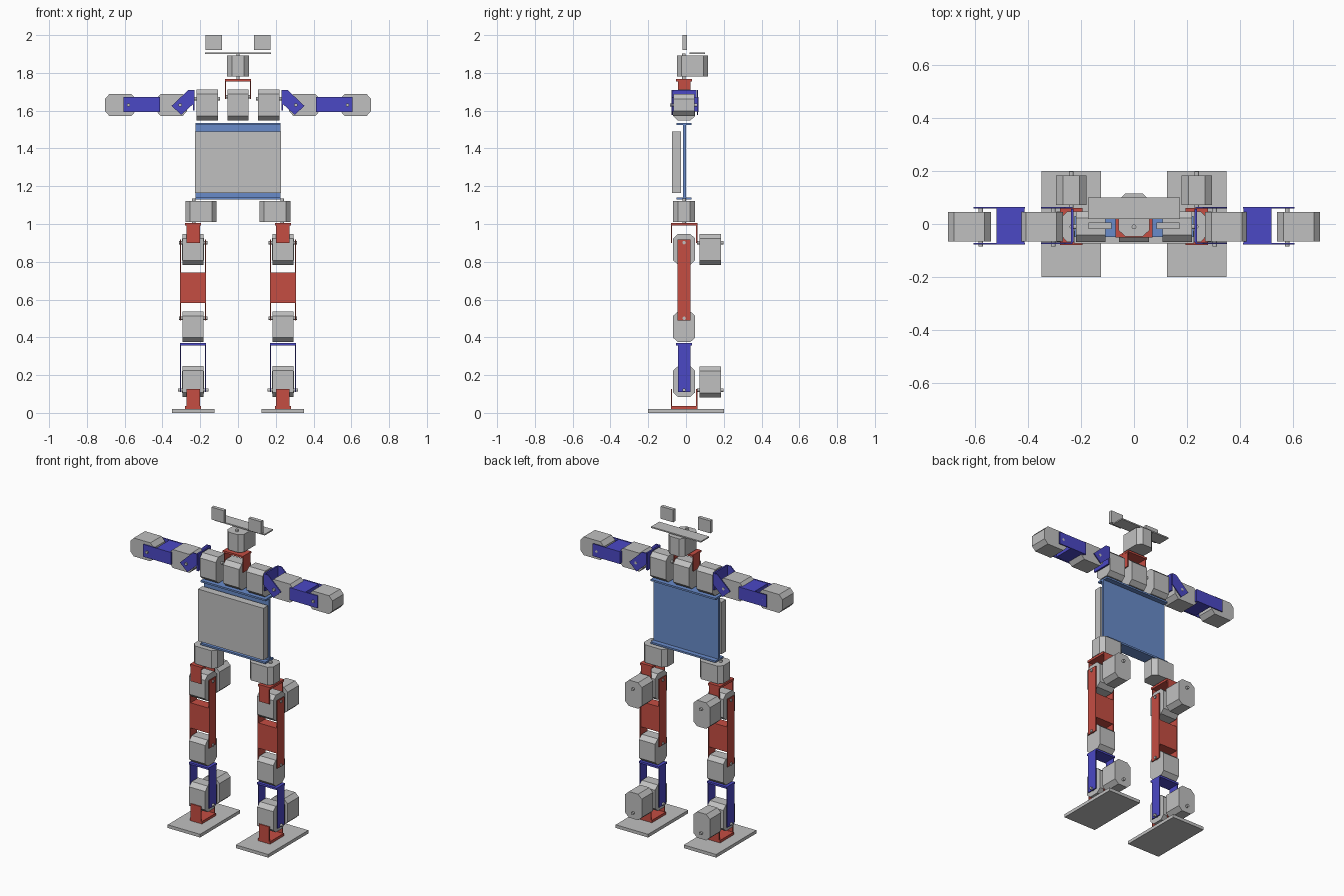
import bpy, bmesh
from mathutils import Vector, Matrix

if "Cube" in bpy.data.objects:
    bpy.data.objects.remove(bpy.data.objects["Cube"])


def material(name, rgb):
    m = bpy.data.materials.new(name)
    m.diffuse_color = (*rgb, 1)
    m.use_nodes = True
    m.node_tree.nodes["Principled BSDF"].inputs["Base Color"].default_value = m.diffuse_color
    return m


GREY = material("light grey", (0.53, 0.53, 0.53))
RED = material("bracket red", (0.56, 0.075, 0.055))
BLUE = material("bracket blue", (0.07, 0.065, 0.56))
SKY = material("torso blue", (0.14, 0.26, 0.59))
AXES = {'x': Vector((1, 0, 0)), 'y': Vector((0, 1, 0)), 'z': Vector((0, 0, 1))}


def finish(bm, name, mat):
    bmesh.ops.recalc_face_normals(bm, faces=bm.faces)
    me = bpy.data.meshes.new(name)
    bm.to_mesh(me)
    bm.free()
    me.materials.append(mat)
    ob = bpy.data.objects.new(name, me)
    bpy.context.collection.objects.link(ob)
    return ob


def add_box(bm, x0, x1, y0, y1, z0, z1):
    size = Matrix.Diagonal((abs(x1 - x0), y1 - y0, z1 - z0, 1))
    mid = Matrix.Translation(((x0 + x1) / 2, (y0 + y1) / 2, (z0 + z1) / 2))
    bmesh.ops.create_cube(bm, size=1, matrix=mid @ size)


def add_prism(bm, points, depth):
    face = bm.faces.new([bm.verts.new(p) for p in points])
    new = bmesh.ops.extrude_face_region(bm, geom=[face])["geom"]
    bmesh.ops.translate(bm, verts=[v for v in new if isinstance(v, bmesh.types.BMVert)], vec=depth)


def add_peg(bm, centre, axis, length, r=0.009):
    rot = AXES['z'].rotation_difference(axis).to_matrix().to_4x4()
    bmesh.ops.create_cone(bm, cap_ends=True, segments=12, radius1=r, radius2=r, depth=length,
                          matrix=Matrix.Translation(centre) @ rot)


def boxes(name, mat, *dims):
    bm = bmesh.new()
    for d in dims:
        add_box(bm, *d)
    return finish(bm, name, mat)


def servo(name, centre, shaft, along, offset, peg=0.155):
    """Motor block with an eight-sided profile, and its shaft pegs."""
    c, s, a = Vector(centre), AXES[shaft], AXES[along]
    b = s.cross(a)
    hl, hw, hd, cl, cw = 0.082, 0.058, 0.056, 0.024, 0.026
    prof = [(hl, hw - cw), (hl - cl, hw), (cl - hl, hw), (-hl, hw - cw),
            (-hl, cw - hw), (cl - hl, -hw), (hl - cl, -hw), (hl, cw - hw)]
    bm = bmesh.new()
    add_prism(bm, [c + a * u + b * v - s * hd for u, v in prof], s * 2 * hd)
    add_peg(bm, c + a * offset, s, peg)
    return finish(bm, name, GREY)


T = 0.006   # sheet thickness
YC = -0.01  # depth centre of the motors

for side, s in (("left", -1), ("right", 1)):
    X = 0.2375 * s
    xa, xb = X - 0.069, X + 0.069

    # foot and ankle
    boxes(side + "_foot", GREY, (X - 0.113, X + 0.113, -0.2, 0.2, 0, 0.02))
    boxes(side + "_ankle_bracket", RED,
          (X - 0.042, X + 0.042, -0.08, 0.06, 0.02, 0.036),
          (X - 0.036, X + 0.036, -0.08, -0.08 + T, 0.03, 0.127),
          (X - 0.036, X + 0.036, 0.06 - T, 0.06, 0.03, 0.127))
    servo(side + "_ankle_pitch_motor", (X, YC, 0.166), 'x', 'z', -0.045, 0.16)
    servo(side + "_ankle_roll_motor", (X, 0.128, 0.163), 'y', 'z', -0.043, 0.14)

    # shin
    boxes(side + "_shin_bracket", BLUE,
          (xa, xb, -0.052, 0.032, 0.357, 0.369),
          (xa, xa + T, -0.043, 0.025, 0.11, 0.36),
          (xb - T, xb, -0.043, 0.025, 0.11, 0.36))
    servo(side + "_knee_motor", (X, YC, 0.456), 'x', 'z', 0.045, 0.15)

    # thigh
    boxes(side + "_thigh_bracket", RED,
          (xa, xa + T, -0.045, 0.023, 0.49, 0.917),
          (xb - T, xb, -0.045, 0.023, 0.49, 0.917),
          (xa + T, xb - T, -0.043, 0.021, 0.583, 0.742))

    # hip
    servo(side + "_hip_pitch_motor", (X, YC, 0.866), 'x', 'z', 0.035, 0.15)
    servo(side + "_hip_roll_motor", (X, 0.128, 0.866), 'y', 'z', 0.035, 0.14)
    boxes(side + "_hip_bracket", RED,
          (X - 0.042, X + 0.042, -0.08, 0.06, 0.992, 1.006),
          (X - 0.036, X + 0.036, -0.08, -0.08 + T, 0.9, 0.995),
          (X - 0.036, X + 0.036, 0.06 - T, 0.06, 0.9, 0.995))
    servo(side + "_hip_yaw_motor", (0.195 * s, YC, 1.067), 'z', 'x', 0.04 * s, 0.135)

    # shoulder motor and angled bracket
    servo(side + "_shoulder_motor", (0.163 * s, YC, 1.629), 'x', 'z', 0.035, 0.135)
    bm = bmesh.new()
    add_box(bm, 0.229 * s, 0.239 * s, -0.07, 0.056, 1.6, 1.71)
    outline = [(0.232, 1.71), (0.262, 1.71), (0.352, 1.625), (0.3, 1.578), (0.232, 1.64)]
    for y in (-0.076, 0.058):
        add_prism(bm, [(x * s, y, z) for x, z in outline], Vector((0, T, 0)))
    finish(bm, side + "_shoulder_bracket", BLUE)

    # arm
    servo(side + "_upper_arm_motor", (0.351 * s, YC, 1.63), 'y', 'x', -0.045 * s, 0.15)
    boxes(side + "_forearm_bracket", BLUE,
          (0.413 * s, 0.607 * s, -0.077, -0.077 + T, 1.594, 1.672),
          (0.413 * s, 0.607 * s, 0.065 - T, 0.065, 1.594, 1.672),
          (0.415 * s, 0.52 * s, -0.071, 0.059, 1.596, 1.67))
    servo(side + "_hand_motor", (0.623 * s, YC, 1.63), 'y', 'x', -0.043 * s, 0.15)

    # camera plates above the head
    boxes(side + "_camera", GREY, (0.086 * s, 0.173 * s, -0.018, 0.005, 1.922, 2.0))

# torso frame and chest pack
boxes("torso_frame", SKY,
      (-0.226, 0.226, -0.016, 0, 1.135, 1.53),
      (-0.226, 0.226, -0.05, 0.03, 1.525, 1.536),
      (-0.226, 0.226, -0.05, 0.03, 1.13, 1.141))
boxes("chest_pack", GREY, (-0.228, 0.228, -0.073, -0.026, 1.163, 1.49))

# neck and head
servo("neck_motor", (0, YC, 1.629), 'x', 'z', 0.045, 0.135)
boxes("neck_bracket", RED,
      (-0.07, 0.07, -0.052, 0.032, 1.755, 1.767),
      (-0.069, -0.069 + T, -0.043, 0.025, 1.662, 1.76),
      (0.069 - T, 0.069, -0.043, 0.025, 1.662, 1.76))
servo("head_motor", (0, 0.034, 1.836), 'z', 'y', -0.045, 0.135)
boxes("head_plate", GREY, (-0.174, 0.174, 0.018, 0.1, 1.9, 1.908))
